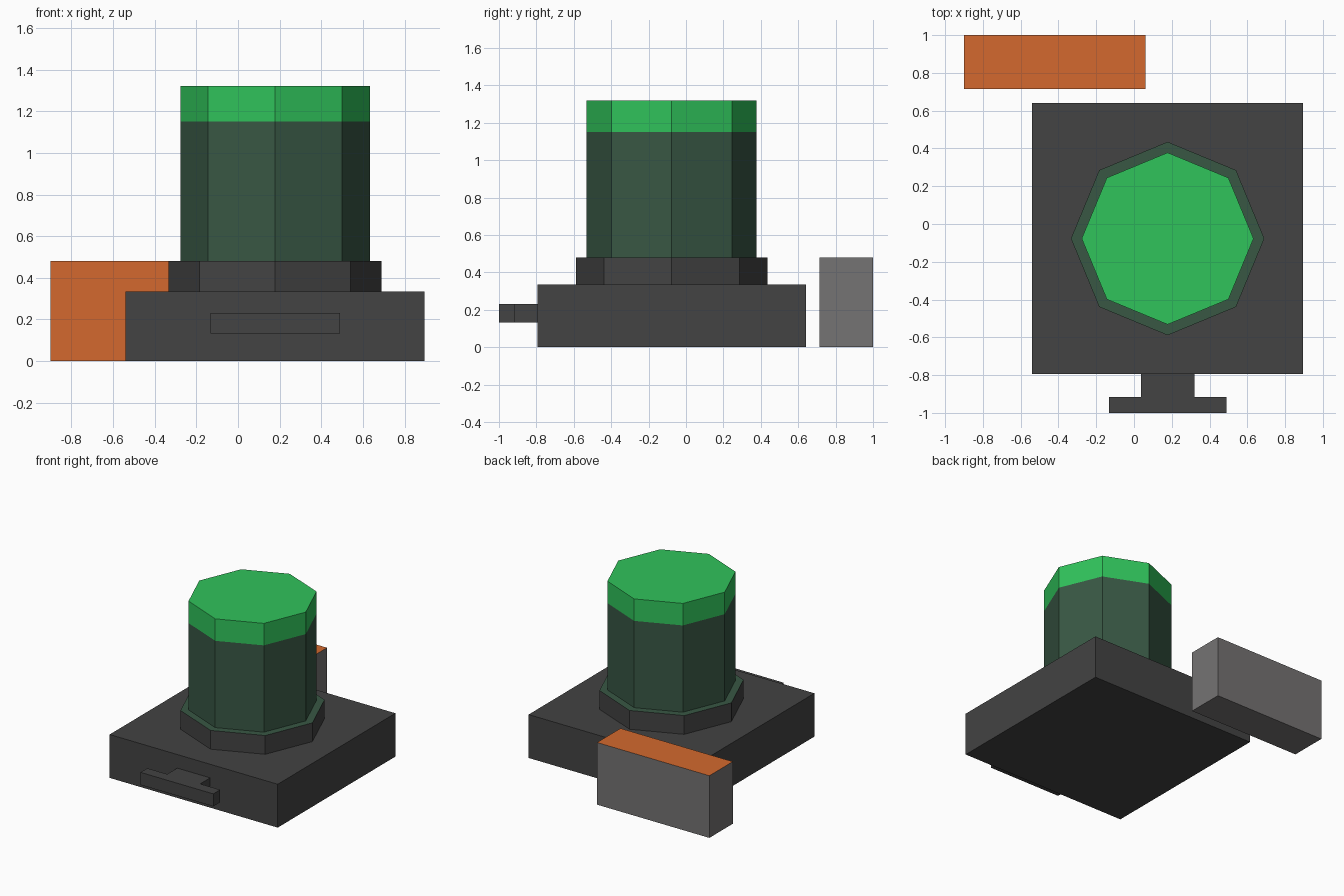
import bpy, bmesh, math

cube = bpy.data.objects.get("Cube")
if cube:
    bpy.data.objects.remove(cube, do_unlink=True)


def make_material(name, hex_colour):
    """Flat material from an sRGB hex colour, stored as linear values."""
    srgb = [int(hex_colour[i:i + 2], 16) / 255 for i in (0, 2, 4)]
    linear = [c / 12.92 if c <= 0.04045 else ((c + 0.055) / 1.055) ** 2.4 for c in srgb]
    mat = bpy.data.materials.new(name)
    mat.use_nodes = True
    mat.diffuse_color = (*linear, 1)
    mat.node_tree.nodes["Principled BSDF"].inputs["Base Color"].default_value = (*linear, 1)
    return mat


charcoal = make_material("charcoal", "434343")
dark_green = make_material("dark green", "385744")
bright_green = make_material("bright green", "30C35B")
orange = make_material("orange", "D4692E")
grey = make_material("grey", "757373")


def finish(name, bm, materials, rule=None):
    """Turn a bmesh into an object, colouring each face by the rule."""
    bmesh.ops.recalc_face_normals(bm, faces=bm.faces)
    bm.normal_update()
    if rule:
        for face in bm.faces:
            face.material_index = rule(face)
    mesh = bpy.data.meshes.new(name)
    bm.to_mesh(mesh)
    bm.free()
    for mat in materials:
        mesh.materials.append(mat)
    obj = bpy.data.objects.new(name, mesh)
    bpy.context.collection.objects.link(obj)
    return obj


def prism(name, outline, bottom, top, materials, rule=None):
    """Extrude a flat outline upwards."""
    bm = bmesh.new()
    face = bm.faces.new([bm.verts.new((x, y, bottom)) for x, y in outline])
    extruded = bmesh.ops.extrude_face_region(bm, geom=[face], use_keep_orig=True)["geom"]
    for v in extruded:
        if isinstance(v, bmesh.types.BMVert):
            v.co.z = top
    return finish(name, bm, materials, rule)


def rectangle(x0, x1, y0, y1):
    return [(x0, y0), (x1, y0), (x1, y1), (x0, y1)]


CX, CY = 0.178, -0.077
HALF = 0.718
BASE_TOP, COLLAR_TOP, BODY_TOP, CAP_TOP = 0.335, 0.48, 1.15, 1.32

# Square base
prism("base", rectangle(CX - HALF, CX + HALF, CY - HALF, CY + HALF), 0, BASE_TOP, [charcoal])

# T-shaped front handle, mirrored about the base centre
front, inner, back = -1.0, -0.917, CY - HALF
right_half = [(0.311, front), (0.311, inner), (0.141, inner), (0.141, back)]
outline = [(CX + x, y) for x, y in right_half]
outline += [(CX - x, y) for x, y in reversed(right_half)]
prism("front_handle", outline, 0.133, 0.23, [charcoal])

# Octagonal tower: collar, body and cap as one stepped shell
profile = [(0.512, BASE_TOP), (0.512, COLLAR_TOP), (0.455, COLLAR_TOP),
           (0.455, BODY_TOP), (0.455, CAP_TOP)]
SIDES = 8
bm = bmesh.new()
rings = []
for radius, z in profile:
    angles = [math.tau * i / SIDES for i in range(SIDES)]
    rings.append([bm.verts.new((CX + radius * math.cos(a), CY + radius * math.sin(a), z))
                  for a in angles])
for low, high in zip(rings, rings[1:]):
    for i in range(SIDES):
        j = (i + 1) % SIDES
        bm.faces.new((low[i], low[j], high[j], high[i]))
bm.faces.new(rings[-1])


def tower_colour(face):
    z = face.calc_center_median().z
    return 0 if z < COLLAR_TOP - 0.01 else 1 if z < BODY_TOP else 2


finish("tower", bm, [charcoal, dark_green, bright_green], tower_colour)

# Detached block behind: orange on its front and top, grey elsewhere
prism("rear_block", rectangle(-0.9, 0.06, 0.714, 1.0), 0, COLLAR_TOP, [grey, orange],
      lambda f: int(f.normal.z > 0.5 or f.normal.y < -0.5))
